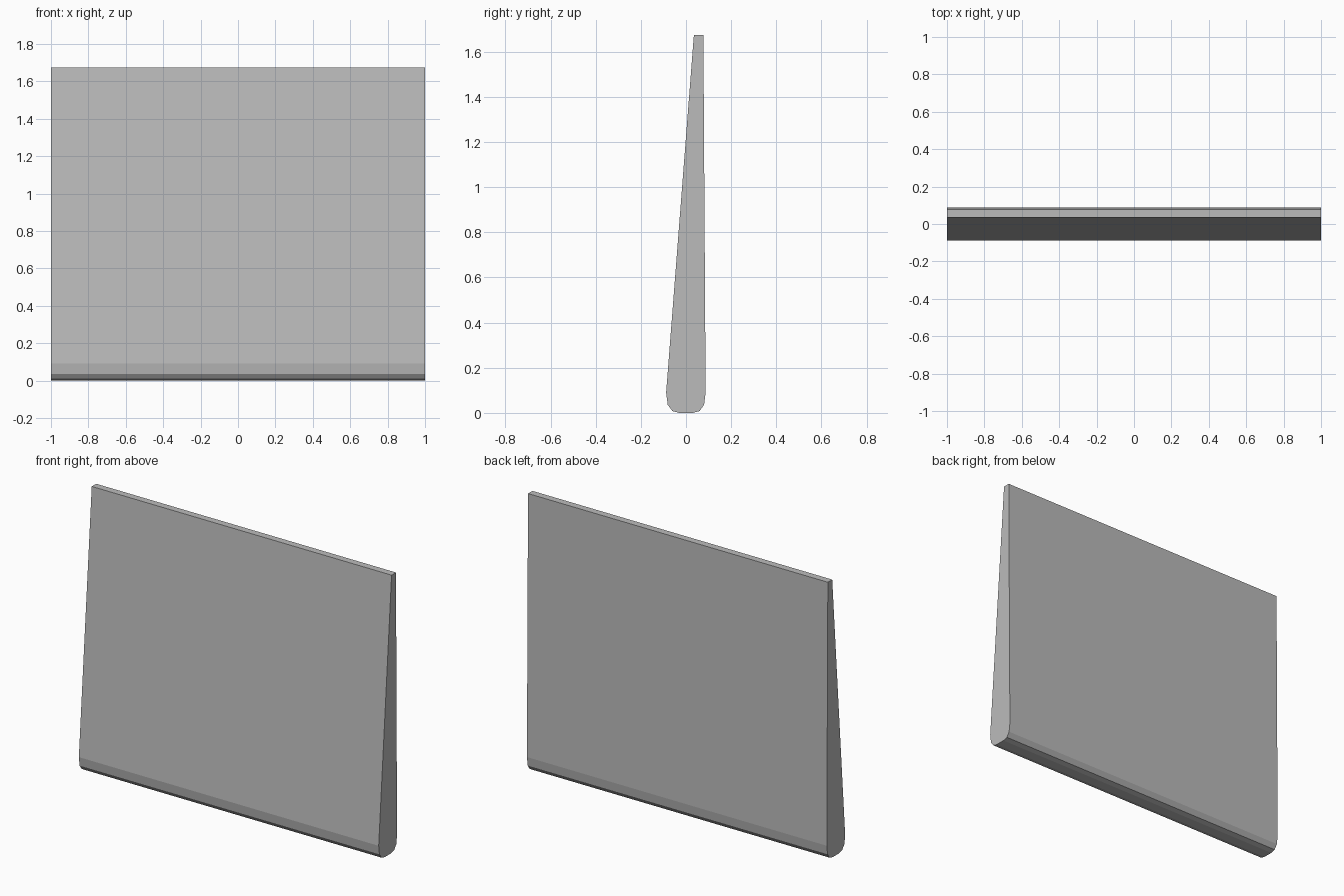
import bpy
import bmesh

# Remove the default object
cube = bpy.data.objects.get("Cube")
if cube:
    bpy.data.objects.remove(cube, do_unlink=True)

# Single grey material
grey = bpy.data.materials.new("plain grey")
grey.use_nodes = True
colour = (0.5, 0.5, 0.5, 1)
grey.diffuse_color = colour
grey.node_tree.nodes["Principled BSDF"].inputs["Base Color"].default_value = colour

# Tapered side profile (y, z) with a rounded foot
profile = [(0.035, 1.675), (-0.088, 0.09), (-0.081, 0.036), (-0.06, 0.008),
           (-0.03, 0), (0.03, 0), (0.06, 0.008), (0.08, 0.036),
           (0.087, 0.09), (0.077, 1.675)]

# Extrude the profile across the full width
bm = bmesh.new()
end = bm.faces.new([bm.verts.new((-1, y, z)) for y, z in profile])
result = bmesh.ops.extrude_face_region(bm, geom=[end])
moved = [v for v in result["geom"] if isinstance(v, bmesh.types.BMVert)]
bmesh.ops.translate(bm, verts=moved, vec=(2, 0, 0))
bmesh.ops.recalc_face_normals(bm, faces=bm.faces)

mesh = bpy.data.meshes.new("tapered_panel")
bm.to_mesh(mesh)
bm.free()
mesh.materials.append(grey)
panel = bpy.data.objects.new("tapered_panel", mesh)
bpy.context.collection.objects.link(panel)
